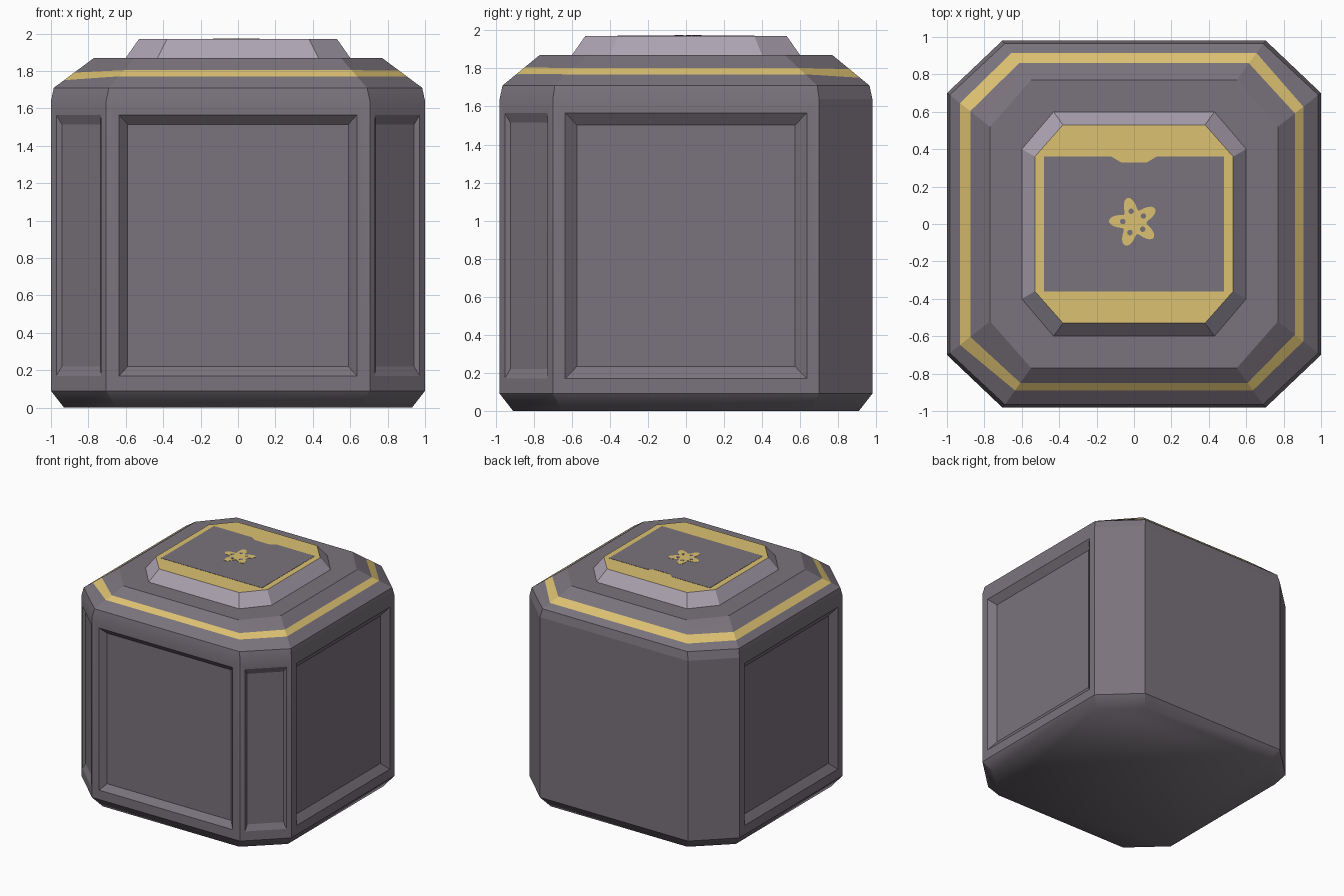
import bpy, bmesh, math
from mathutils import Vector

cube = bpy.data.objects.get("Cube")
if cube:
    bpy.data.objects.remove(cube, do_unlink=True)


def material(name, rgb):
    """Flat material from 0-255 display values."""
    lin = [((c / 255 + 0.055) / 1.055) ** 2.4 for c in rgb] + [1]
    m = bpy.data.materials.new(name)
    m.use_nodes = True
    m.diffuse_color = lin
    bsdf = m.node_tree.nodes["Principled BSDF"]
    bsdf.inputs["Base Color"].default_value = lin
    bsdf.inputs["Roughness"].default_value = 0.7
    return m


GREY = material("warm_grey", (122, 115, 124))
GOLD = material("gold", (220, 193, 114))
PALE = material("pale_mauve", (172, 163, 177))


def finish(name, bm, mats):
    bmesh.ops.recalc_face_normals(bm, faces=bm.faces)
    mesh = bpy.data.meshes.new(name)
    bm.to_mesh(mesh)
    bm.free()
    for m in mats:
        mesh.materials.append(m)
    obj = bpy.data.objects.new(name, mesh)
    bpy.context.collection.objects.link(obj)
    return obj


def octagon(hx, hy, cx, cy, z):
    """Chamfered rectangle; edge 0 is the front-left chamfer, edge 7 the front."""
    return [Vector((x, y, z)) for x, y in (
        (cx, -hy), (hx, -cy), (hx, cy), (cx, hy),
        (-cx, hy), (-hx, cy), (-hx, -cy), (-cx, -hy))]


def ring(bm, pts):
    return [bm.verts.new(p) for p in pts]


def bridge(bm, a, b, mat=0, skip=()):
    n = len(a)
    for k in range(n):
        if k not in skip:
            j = (k + 1) % n
            bm.faces.new((a[k], a[j], b[j], b[k])).material_index = mat


# Body: stacked chamfered rings with a painted band on the shoulder
shoulder = octagon(0.985, 0.965, 0.69, 0.69, 1.71)
rim = octagon(0.77, 0.77, 0.55, 0.52, 1.87)
FRONT, RIGHT, BACK, LEFT = (0.385, 0.59), (0.37, 0.58), (0.256, 0.54), (0.256, 0.51)
SIDES = (FRONT, RIGHT, RIGHT, BACK, BACK, LEFT, LEFT, FRONT)
band = [[a.lerp(b, s[i]) for a, b, s in zip(shoulder, rim, SIDES)] for i in (0, 1)]

bm = bmesh.new()
foot, low, high, sh, b0, b1, top, inner = [ring(bm, p) for p in (
    octagon(0.93, 0.91, 0.65, 0.65, 0),
    octagon(1, 0.98, 0.705, 0.70, 0.09),
    octagon(1, 0.98, 0.705, 0.70, 1.64),
    shoulder, band[0], band[1], rim,
    octagon(0.60, 0.60, 0.43, 0.40, 1.87))]
bm.faces.new(foot[::-1])
bridge(bm, foot, low)

# Recessed panels: wall edge -> (outer half, inner half, z inset, depth)
front_panel, side_panel, corner_panel = (
    (0.635, 0.59, 0.05, 0.045), (0.635, 0.573, 0.063, 0.045), (0.164, 0.143, 0.05, 0.021))
panels = {0: corner_panel, 1: side_panel, 5: side_panel, 6: corner_panel, 7: front_panel}
bridge(bm, low, high, skip=panels)
for k, (half, inner_half, dz, depth) in panels.items():
    j = (k + 1) % 8
    wall = [low[k], low[j], high[j], high[k]]
    u = (low[j].co - low[k].co).normalized()
    out = u.cross(Vector((0, 0, 1)))
    mid = (low[j].co + low[k].co) / 2
    mid.z = 0

    def rect(w, z0, z1, d):
        return ring(bm, [mid + u * s * w - out * d + Vector((0, 0, z))
                         for s, z in ((-1, z0), (1, z0), (1, z1), (-1, z1))])

    outer = rect(half, 0.17, 1.565, 0)
    floor = rect(inner_half, 0.17 + dz, 1.565 - dz, depth)
    bridge(bm, wall, outer)
    bridge(bm, outer, floor)
    bm.faces.new(floor)

bridge(bm, high, sh)
bridge(bm, sh, b0)
bridge(bm, b0, b1, mat=1)
bridge(bm, b1, top)
bridge(bm, top, inner)

# Smooth shading, hard everywhere but the foot edge and the upper wall edge
bmesh.ops.recalc_face_normals(bm, faces=bm.faces)
for f in bm.faces:
    f.smooth = True
for e in bm.edges:
    a, b = e.verts
    angle = e.calc_face_angle(0)
    soft_foot = a in foot and b in foot
    soft_top = a in high and b in high and min(a.co.y, b.co.y) < 0
    e.smooth = soft_foot or soft_top or angle < math.radians(5)
finish("body", bm, (GREY, GOLD))

# Raised lid: pale sloping sides with a gold top
bm = bmesh.new()
base = ring(bm, octagon(0.60, 0.60, 0.43, 0.40, 1.87))
crown = ring(bm, octagon(0.53, 0.53, 0.38, 0.36, 1.97))
bridge(bm, base, crown)
bm.faces.new(crown).material_index = 1
finish("raised_lid", bm, (PALE, GOLD))


def plate(name, outlines, z, mat, thick=0.002):
    """Thin flat plates from 2D outlines."""
    bm = bmesh.new()
    for pts in outlines:
        lower = ring(bm, [(x, y, z) for x, y in pts])
        upper = ring(bm, [(x, y, z + thick) for x, y in pts])
        bridge(bm, lower, upper)
        bm.faces.new(upper)
    finish(name, bm, (mat,))


# Grey top plate with a small notch at the back
half_plate = [(0.48, -0.36), (0.48, 0.36), (0.12, 0.36), (0.07, 0.33)]
plate("top_plate", [half_plate + [(-x, y) for x, y in half_plate[::-1]]], 1.97, GREY)

# Five-petal flower ornament with a hole in each petal
START = math.radians(105)


def polar(r, a, cx=0.0, cy=0.01):
    return cx + r * math.cos(a), cy + r * math.sin(a)


turn = math.tau / 60
petals = [polar(0.1 + 0.034 * math.cos(5 * (i * turn - START)), i * turn) for i in range(60)]
plate("flower", [petals], 1.972, GOLD)
holes = []
for p in range(5):
    cx, cy = polar(0.06, START + p * math.tau / 5)
    holes.append([polar(0.015, i * math.tau / 10, cx, cy) for i in range(10)])
plate("flower_holes", holes, 1.974, GREY, 0.001)
